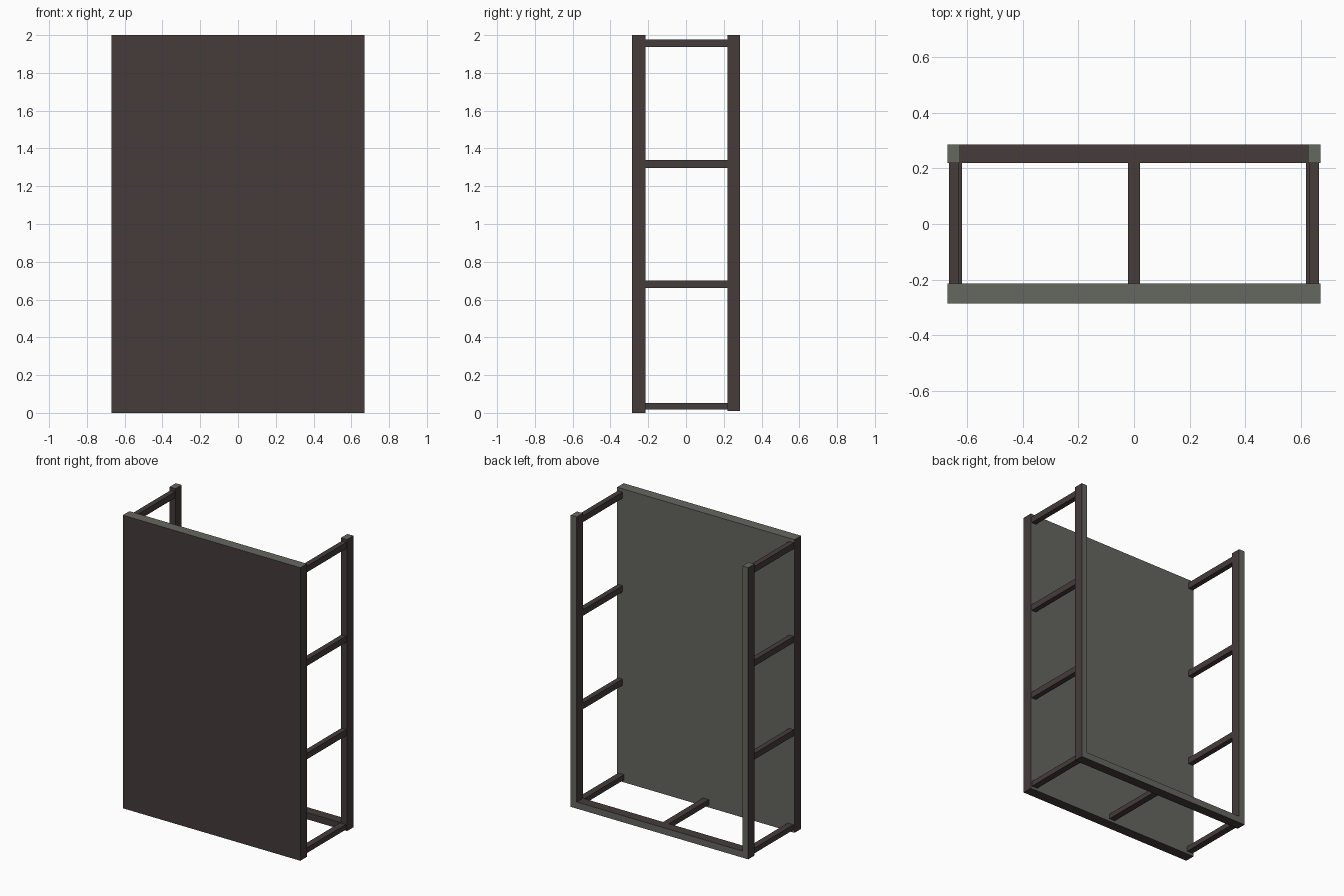
import bpy
import bmesh

if "Cube" in bpy.data.objects:
    bpy.data.objects.remove(bpy.data.objects["Cube"])


def material(name, rgb):
    m = bpy.data.materials.new(name)
    m.diffuse_color = (*rgb, 1)
    m.use_nodes = True
    m.node_tree.nodes["Principled BSDF"].inputs["Base Color"].default_value = m.diffuse_color
    return m


DARK = material("dark brown", (0.058, 0.045, 0.043))
GREY = material("greenish grey", (0.130, 0.135, 0.116))


def box(name, x, y, z, grey_dirs=()):
    """Box from (min, max) ranges; faces pointing along grey_dirs are grey."""
    bm = bmesh.new()
    bmesh.ops.create_cube(bm, size=1)
    for v in bm.verts:
        for i, (lo, hi) in enumerate((x, y, z)):
            v.co[i] = lo if v.co[i] < 0 else hi
    bm.normal_update()
    for f in bm.faces:
        if any(f.normal[axis] > 0.9 for axis in grey_dirs):
            f.material_index = 1
    me = bpy.data.meshes.new(name)
    bm.to_mesh(me)
    bm.free()
    me.materials.append(DARK)
    me.materials.append(GREY)
    ob = bpy.data.objects.new(name, me)
    bpy.context.collection.objects.link(ob)
    return ob


def mirrored(side, lo, hi):
    return (lo, hi) if side > 0 else (-hi, -lo)


FRONT, BACK = (-0.285, -0.214), (0.219, 0.286)
SPAN = (FRONT[1], BACK[0])
Y, Z = 1, 2

# Solid front board
box("front_panel", (-0.67, 0.67), FRONT, (0, 2), (Y, Z))

# Back frame: two posts joined by a bottom beam
for side, label in ((-1, "left"), (1, "right")):
    box(f"{label}_back_post", mirrored(side, 0.625, 0.67), BACK, (0.01, 2), (Y, Z))
box("back_bottom_beam", (-0.625, 0.625), BACK, (0.01, 0.055), (Y,))

# Side rungs and floor rungs between the board and the back frame
for side, label in ((-1, "left"), (1, "right")):
    for i, z in enumerate((0.66, 1.297, 1.936)):
        box(f"{label}_side_rung_{i + 1}", mirrored(side, 0.628, 0.664), SPAN, (z, z + 0.042))
    box(f"{label}_floor_rung", mirrored(side, 0.617, 0.661), SPAN, (0.018, 0.053))
box("middle_floor_rung", (-0.022, 0.022), SPAN, (0.018, 0.053))
